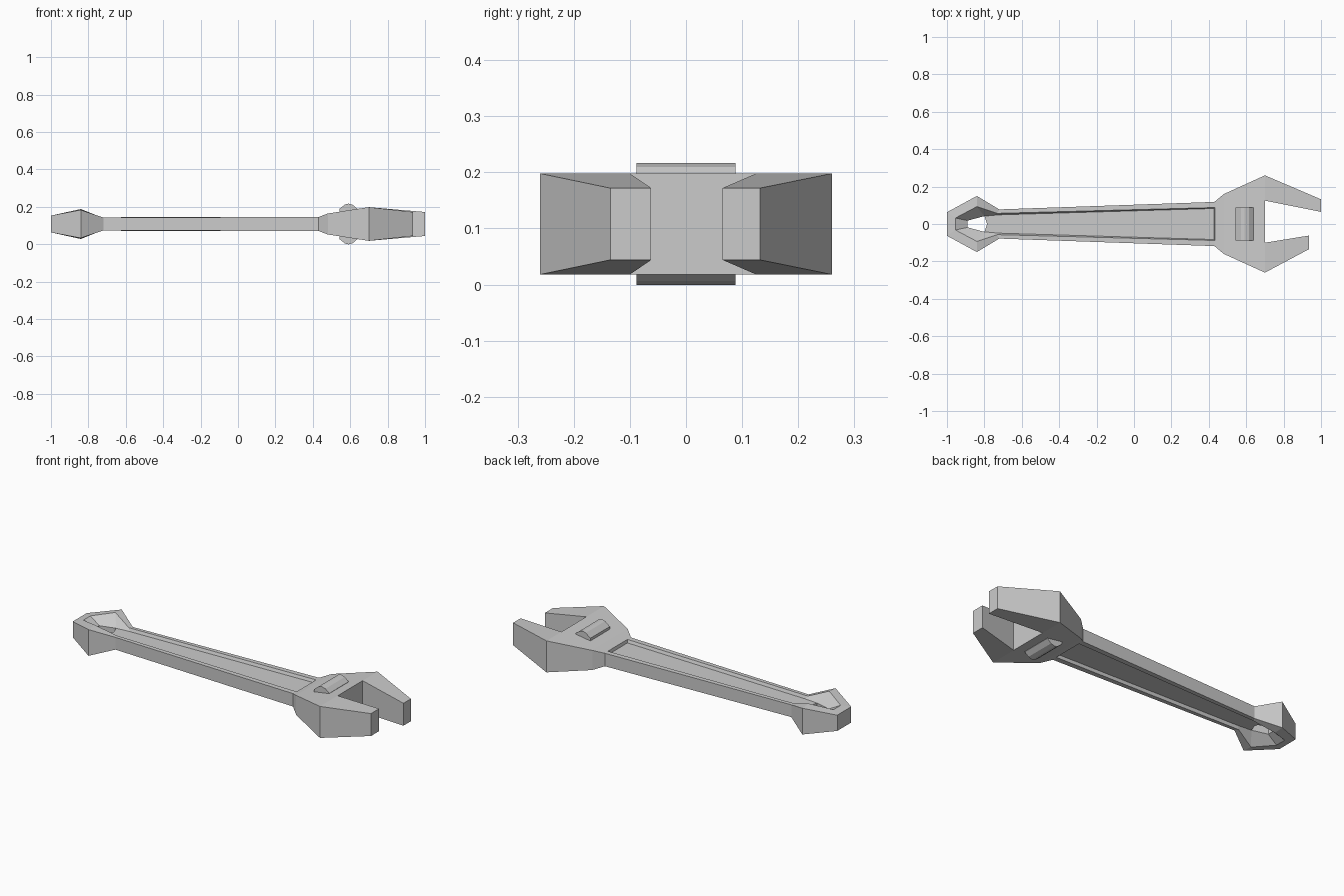
import bpy, bmesh

if "Cube" in bpy.data.objects:
    bpy.data.objects.remove(bpy.data.objects["Cube"])

MID = 0.108  # height of the wrench's middle plane


def make_object(name, bm):
    bmesh.ops.recalc_face_normals(bm, faces=bm.faces)
    mesh = bpy.data.meshes.new(name)
    bm.to_mesh(mesh)
    bm.free()
    obj = bpy.data.objects.new(name, mesh)
    bpy.context.collection.objects.link(obj)
    return obj


def relief(name, sides, cells):
    """Surface cells on both halves, mirrored about the middle plane, edges walled."""
    bm = bmesh.new()
    for sign, points in sides:
        verts = {k: [bm.verts.new((x, sign * y, MID + s * h)) for s in (1, -1)]
                 for k, (x, y, h) in points.items()}
        for cell in cells:
            keys = cell.split()
            for layer in (0, 1):
                bm.faces.new([verts[k][layer] for k in keys])
    bmesh.ops.remove_doubles(bm, verts=bm.verts, dist=0.0002)
    rim = [e for e in bm.edges if e.is_boundary]
    lookup = {tuple(round(c, 4) for c in v.co): v for v in bm.verts}

    def under(v):
        return lookup[tuple(round(c, 4) for c in (v.co.x, v.co.y, 2 * MID - v.co.z))]

    for e in rim:
        a, b = e.verts
        if a.co.z > MID:
            bm.faces.new([a, b, under(b), under(a)])
    return make_object(name, bm)


# Half outline: x, y, half thickness
half = {
    # ring end and handle edge
    "a0": (-1, 0, .045), "a1": (-1, .063, .045), "a2": (-.84, .15, .075),
    "a3": (-.72, .078, .035), "a4": (.43, .118, .037),
    # inner rim
    "b0": (-.955, 0, .053), "b1": (-.955, .032, .053), "b2": (-.84, .093, .08),
    "b3": (-.73, .057, .036), "b4": (.432, .088, .037), "b5": (.432, 0, .037),
    # recessed floor around the hanging hole
    "c0": (-.89, 0, .02), "c1": (-.89, .018, .02), "c2": (-.80, .042, .02),
    "c6": (-.785, 0, .02), "c3": (-.72, .049, .02), "c4": (.428, .083, .02),
    "c5": (.428, 0, .02),
    # head and jaw
    "d": (.48, .16, .056), "d0": (.48, 0, .056), "e": (.70, .26, .09),
    "e1": (.70, .125, .09), "e0": (.70, 0, .09),
    "f": (1, .132, .064), "f1": (1, .065, .064),
}
# The lower jaw is shorter
other = dict(half, e1=(.70, .10, .09), f=(.935, .135, .064), f1=(.935, .062, .064))

cells = ["a0 a1 b1 b0", "a1 a2 b2 b1", "a2 a3 b3 b2", "a3 a4 b4 b3",
         "b0 b1 c1 c0", "b1 b2 c2 c1", "b2 b3 c3 c2", "b3 b4 c4 c3", "b4 b5 c5 c4",
         "c2 c3 c6", "c6 c3 c4 c5",
         "a4 d d0 b5 b4", "d e e1 e0 d0", "e f f1 e1"]
relief("wrench_body", ((1, half), (-1, other)), cells)

# Adjusting wheel running through the head
profile = [(.543, .081), (.572, .104), (.59, .109), (.614, .102), (.638, .082)]
outline = [(x, MID + h) for x, h in profile] + [(x, MID - h) for x, h in reversed(profile)]
bm = bmesh.new()
face = bm.faces.new([bm.verts.new((x, -.088, z)) for x, z in outline])
moved = bmesh.ops.extrude_face_region(bm, geom=[face])["geom"]
bmesh.ops.translate(bm, vec=(0, .176, 0),
                    verts=[g for g in moved if isinstance(g, bmesh.types.BMVert)])
knob = make_object("adjusting_wheel", bm)
